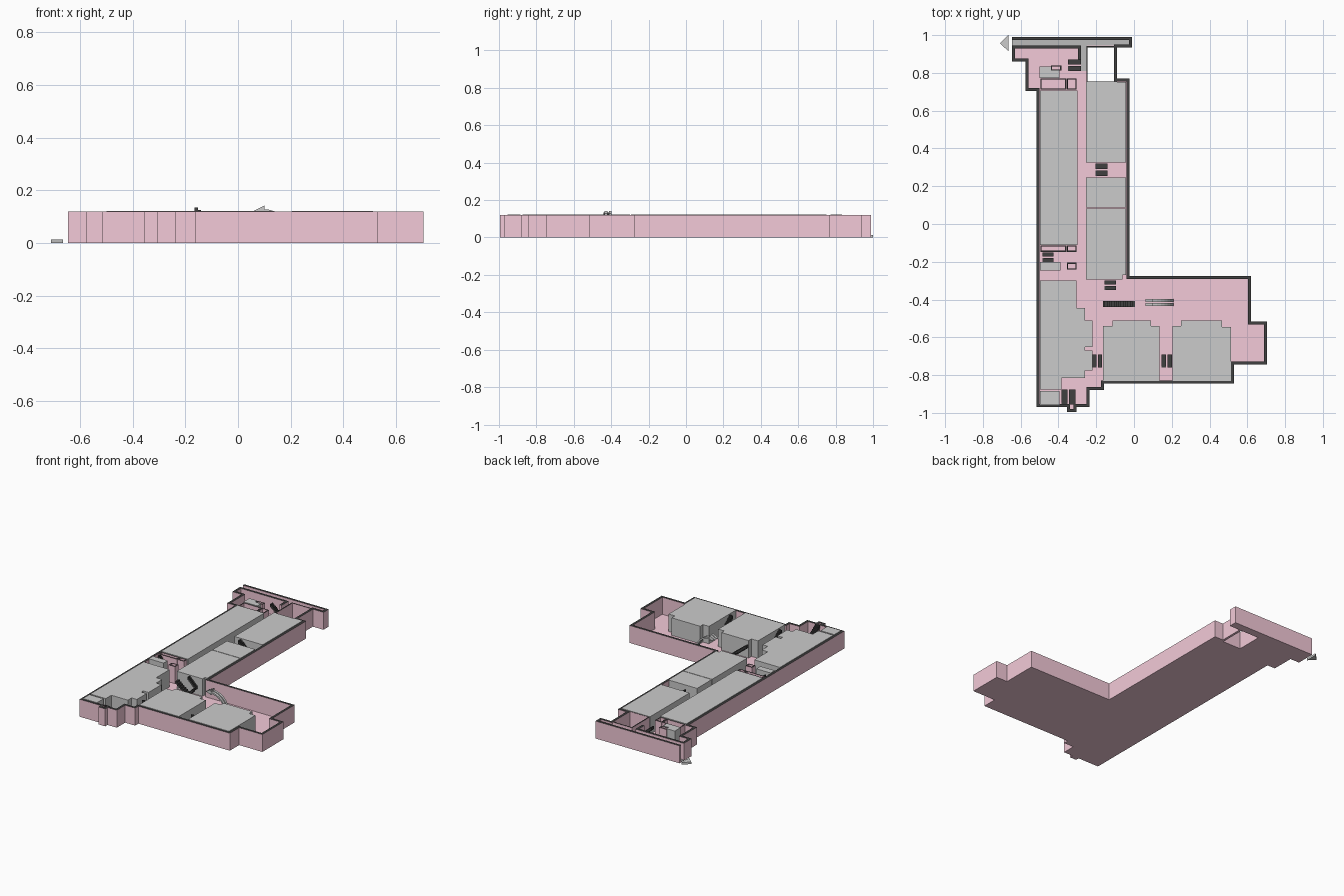
import bpy, bmesh, math

if "Cube" in bpy.data.objects:
    bpy.data.objects.remove(bpy.data.objects["Cube"])

H = 0.119       # wall height
ROOF = 0.122    # room block height
FLOOR = 0.003


def mat(name, rgb):
    m = bpy.data.materials.new(name)
    m.diffuse_color = (*rgb, 1)
    m.use_nodes = True
    m.node_tree.nodes["Principled BSDF"].inputs["Base Color"].default_value = m.diffuse_color
    return m


PINK = mat("pink", (0.9, 0.59, 0.69))
BLACK = mat("black", (0.05, 0.05, 0.05))
DARK = mat("dark_grey", (0.5, 0.5, 0.5))


def finish(bm, name, mats):
    bmesh.ops.recalc_face_normals(bm, faces=bm.faces)
    me = bpy.data.meshes.new(name)
    bm.to_mesh(me)
    bm.free()
    for m in mats:
        me.materials.append(m)
    ob = bpy.data.objects.new(name, me)
    bpy.context.collection.objects.link(ob)
    return ob


def add_prism(bm, pts, z0, z1, top_index=0):
    f = bm.faces.new([bm.verts.new((x, y, z0)) for x, y in pts])
    top = bmesh.ops.extrude_face_region(bm, geom=[f], use_keep_orig=True)["geom"]
    for g in top:
        if isinstance(g, bmesh.types.BMVert):
            g.co.z = z1
        elif isinstance(g, bmesh.types.BMFace):
            g.material_index = top_index


def prism(name, pts, z0, z1, mats=()):
    bm = bmesh.new()
    add_prism(bm, pts, z0, z1)
    return finish(bm, name, mats)


def rect(x0, x1, y0, y1):
    return [(x0, y0), (x1, y0), (x1, y1), (x0, y1)]


def wall(name, path, t):
    """Pink wall with black top; thickness goes to the right of the path."""
    norms = []
    for (ax, ay), (bx, by) in zip(path, path[1:]):
        l = math.hypot(bx - ax, by - ay)
        norms.append(((by - ay) / l, (ax - bx) / l))
    inner = []
    for i, (x, y) in enumerate(path):
        ns = {norms[max(i - 1, 0)], norms[min(i, len(norms) - 1)]}
        inner.append((x + t * sum(n[0] for n in ns), y + t * sum(n[1] for n in ns)))
    bm = bmesh.new()
    add_prism(bm, path + inner[::-1], 0, H, 1)
    return finish(bm, name, [PINK, BLACK])


def booth(name, x0, x1, y0, y1, t=0.006):
    """Small open-topped room."""
    bm = bmesh.new()
    for r in (rect(x0, x1, y0, y0 + t), rect(x0, x1, y1 - t, y1),
              rect(x0, x0 + t, y0 + t, y1 - t), rect(x1 - t, x1, y0 + t, y1 - t)):
        add_prism(bm, r, FLOOR, H, 1)
    finish(bm, name, [PINK, BLACK])


def flight(bm, x0, x1, y0, y1, z0, z1, axis, n=8):
    """Run of thick treads going from z0 to z1 along the axis."""
    for i in range(n):
        a, b = i / n, (i + 1) / n
        if axis == "x":
            r = rect(x0 + (x1 - x0) * a, x0 + (x1 - x0) * b, y0, y1)
        else:
            r = rect(x0, x1, y0 + (y1 - y0) * a, y0 + (y1 - y0) * b)
        z = z0 + (z1 - z0) * b
        add_prism(bm, r, max(FLOOR, z - 0.02), max(z, 0.006))


def stairs(name, x0, x1, y0, y1, axis):
    """Switchback stair: two flights side by side."""
    bm = bmesh.new()
    if axis == "x":
        m = (y0 + y1) / 2
        flight(bm, x0, x1, y0, m - 0.004, 0, 0.06, "x")
        flight(bm, x1, x0, m + 0.004, y1, 0.06, H, "x")
    else:
        m = (x0 + x1) / 2
        flight(bm, x0, m - 0.004, y0, y1, 0, 0.06, "y")
        flight(bm, m + 0.004, x1, y1, y0, 0.06, H, "y")
    finish(bm, name, [BLACK])


# Footprint, clockwise from the back right passage end
body = [(-0.025, -0.275), (0.62, -0.275), (0.62, -0.515), (0.705, -0.515),
        (0.705, -0.745), (0.53, -0.745), (0.53, -0.845), (-0.16, -0.845),
        (-0.16, -0.88), (-0.235, -0.88), (-0.235, -0.97), (-0.305, -0.97),
        (-0.305, -0.995), (-0.355, -0.995), (-0.355, -0.97), (-0.515, -0.97),
        (-0.515, 0.705), (-0.575, 0.705), (-0.575, 0.86), (-0.645, 0.86)]
back = [(-0.645, 0.99), (-0.01, 0.99), (-0.01, 0.935)]

# Floor leaves the light well open
prism("floor", back + [(-0.245, 0.935), (-0.245, 0.755), (-0.025, 0.755)] + body, 0, FLOOR, [PINK])
wall("outer_wall", back + [(-0.09, 0.935), (-0.09, 0.77), (-0.025, 0.77)] + body
     + [(-0.645, 0.945), (-0.28, 0.945), (-0.28, 0.87)], 0.016)
wall("light_well_wall", [(-0.09, 0.935), (-0.245, 0.935), (-0.245, 0.755), (-0.09, 0.755)], 0.007)

# Entrance passage floor and direction marker
prism("passage_floor", [(-0.645, 0.975), (-0.645, 0.945), (-0.28, 0.945), (-0.28, 0.81),
                        (-0.25, 0.81), (-0.25, 0.945), (-0.025, 0.945), (-0.025, 0.975)],
      FLOOR, 0.006, [DARK])
prism("entrance_marker", [(-0.71, 0.957), (-0.665, 0.915), (-0.665, 1.0)], 0, 0.014)

# Grey room blocks
rooms = {
    "west_hall": rect(-0.498, -0.30, -0.112, 0.708),
    "north_east_room": rect(-0.255, -0.042, 0.325, 0.752),
    "middle_east_room": rect(-0.255, -0.042, 0.087, 0.245),
    "lower_east_room": [(-0.255, 0.083), (-0.042, 0.083), (-0.042, -0.27), (-0.06, -0.27),
                        (-0.06, -0.295), (-0.255, -0.295)],
    "south_west_room": [(-0.498, -0.30), (-0.305, -0.30), (-0.305, -0.445), (-0.26, -0.445),
                        (-0.26, -0.51), (-0.22, -0.51), (-0.22, -0.65), (-0.26, -0.65),
                        (-0.26, -0.67), (-0.22, -0.67), (-0.22, -0.775), (-0.26, -0.775),
                        (-0.26, -0.815), (-0.385, -0.815), (-0.385, -0.875), (-0.498, -0.875)],
    "corner_room": rect(-0.498, -0.395, -0.955, -0.885),
    "south_room": [(-0.165, -0.54), (-0.115, -0.54), (-0.115, -0.51), (0.09, -0.51),
                   (0.09, -0.54), (0.135, -0.54), (0.135, -0.83), (-0.165, -0.83)],
    "south_east_room": [(0.205, -0.54), (0.25, -0.54), (0.25, -0.51), (0.465, -0.51),
                        (0.465, -0.545), (0.513, -0.545), (0.513, -0.83), (0.205, -0.83)],
    "west_closet": rect(-0.498, -0.39, -0.245, -0.20),
    "north_closet": [(-0.50, 0.772), (-0.395, 0.772), (-0.395, 0.812), (-0.44, 0.812),
                     (-0.44, 0.835), (-0.50, 0.835)],
}
for name, pts in rooms.items():
    prism(name, pts, FLOOR, ROOF)

# Small open rooms with black rims
for i, b in enumerate([(-0.495, -0.358, -0.147, -0.114), (-0.355, -0.305, -0.147, -0.114),
                       (-0.355, -0.305, -0.242, -0.205), (-0.495, -0.358, 0.711, 0.77),
                       (-0.355, -0.305, 0.711, 0.77), (-0.44, -0.385, 0.812, 0.84)]):
    booth(f"booth_{i + 1}", *b)

# Switchback staircases
for i, s in enumerate([(-0.35, -0.28, 0.81, 0.87, "x"), (-0.205, -0.14, 0.255, 0.32, "x"),
                       (-0.485, -0.425, -0.20, -0.15, "x"), (-0.155, -0.095, -0.35, -0.30, "x"),
                       (-0.22, -0.17, -0.76, -0.69, "y"), (0.145, 0.2, -0.76, -0.69, "y"),
                       (-0.385, -0.31, -0.955, -0.875, "y")]):
    stairs(f"staircase_{i + 1}", *s)

# Long straight stair in the lobby
bm = bmesh.new()
flight(bm, 0.005, -0.165, -0.44, -0.408, 0, 0.134, "x", 14)
finish(bm, "lobby_stair", [BLACK])

# Pair of curved arrows beside the lobby stair
for k, y in enumerate((-0.405, -0.427)):
    bm = bmesh.new()
    pts = [(0.21 - 0.11 * math.sin(a), 0.01 + 0.118 * (1 - math.cos(a)))
           for a in [math.pi / 2 * i / 8 for i in range(9)]]
    pts = [(0.10 + 0.11 * math.sin(a), 0.01 + 0.118 * math.cos(a))
           for a in [math.pi / 2 * i / 8 for i in range(9)]]
    low = [(x - 0.004, z - 0.01) for x, z in pts]
    prof = [(0.10, 0.142), (0.06, 0.122), (0.10, 0.108)] + low + pts[::-1]
    f = bm.faces.new([bm.verts.new((x, y - 0.008, z)) for x, z in prof])
    ext = bmesh.ops.extrude_face_region(bm, geom=[f], use_keep_orig=True)["geom"]
    for v in ext:
        if isinstance(v, bmesh.types.BMVert):
            v.co.y += 0.016
    finish(bm, f"curved_arrow_{k + 1}", [])
